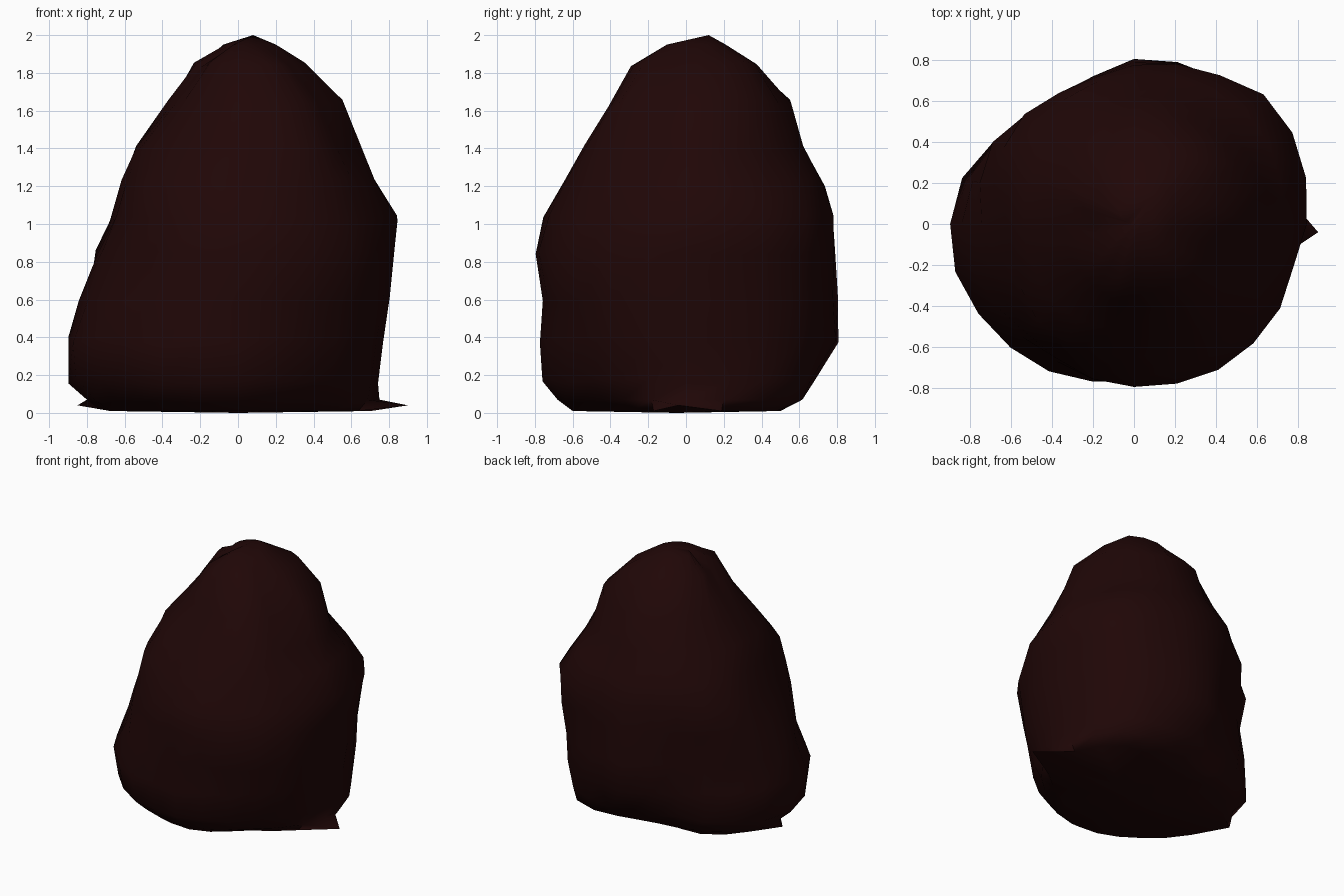
import bpy, bmesh, math, random

if "Cube" in bpy.data.objects:
    bpy.data.objects.remove(bpy.data.objects["Cube"])

random.seed(7)
SIDES = 24

# Height, then radius every 45 degrees starting at +x
LEVELS = [
    (0.01, .72, .68, .38, .58, .72, .62, .60, .52),
    (0.07, .75, .78, .57, .67, .80, .72, .68, .63),
    (0.17, .75, .82, .67, .73, .91, .82, .76, .72),
    (0.38, .77, .86, .81, .75, .90, .87, .785, .78),
    (0.60, .82, .87, .82, .74, .85, .79, .77, .80),
    (0.85, .84, .89, .80, .75, .75, .75, .81, .82),
    (1.03, .86, .90, .78, .75, .67, .71, .75, .76),
    (1.22, .75, .78, .74, .70, .62, .67, .65, .70),
    (1.40, .67, .66, .63, .57, .55, .55, .54, .63),
    (1.64, .57, .59, .56, .45, .36, .36, .40, .50),
    (1.84, .34, .43, .36, .31, .20, .21, .29, .33),
    (1.95, .19, .23, .20, .11, .02, .03, .09, .13),
]
# Hollows (negative depth: bumps): angle, height, depth, height spread
DENTS = [(342, 1.45, .08, .3), (150, .62, .02, .12), (153, .88, -.07, .14),
         (307, .38, .045, .2), (345, .72, .03, .15), (113, .50, .06, .5),
         (22, .6, .03, .5), (67, .7, .03, .5), (205, .9, .02, .5)]


def radius(row, t):
    """Closed smooth curve through the eight radii of a level."""
    i = int(t)
    f = t - i
    a, b, c, d = (row[(i + k) % 8] for k in (-1, 0, 1, 2))
    return b + .5 * f * (c - a + f * (2 * a - 5 * b + 4 * c - d + f * (3 * (b - c) + d - a)))


def dent(deg, z):
    total = 0
    for a, h, depth, spread in DENTS:
        da = (deg - a + 180) % 360 - 180
        total += depth * math.exp(-(da / 15) ** 2 - ((z - h) / spread) ** 2)
    return total


bm = bmesh.new()
rings = []
for z, *row in LEVELS:
    ring = []
    for s in range(SIDES):
        deg = 360 * s / SIDES
        r = radius(row, 8 * s / SIDES) - dent(deg, z)
        dz = 0
        if 0.1 < z < 1.9:
            r *= 1 + random.uniform(-.018, .008)
            dz = random.uniform(-.02, .02)
        a = math.radians(deg)
        ring.append(bm.verts.new((r * math.cos(a), r * math.sin(a), z + dz)))
    rings.append(ring)

# Small thin chips sticking out at the foot
rings[0][0].co = (.90, -.04, .04)
rings[0][12].co = (-.85, .03, .04)

# Sides, peak and underside
for lo, hi in zip(rings, rings[1:]):
    for s in range(SIDES):
        n = (s + 1) % SIDES
        bm.faces.new((lo[s], lo[n], hi[n], hi[s]))
peak = bm.verts.new((.08, .12, 2.0))
base = bm.verts.new((0, -.05, 0))
for s in range(SIDES):
    n = (s + 1) % SIDES
    bm.faces.new((rings[-1][s], rings[-1][n], peak))
    bm.faces.new((rings[0][n], rings[0][s], base))
bmesh.ops.recalc_face_normals(bm, faces=bm.faces)

mesh = bpy.data.meshes.new("boulder")
bm.to_mesh(mesh)
bm.free()
boulder = bpy.data.objects.new("boulder", mesh)
bpy.context.collection.objects.link(boulder)

# Single dark red-brown stone colour
mat = bpy.data.materials.new("dark red brown stone")
mat.diffuse_color = (.014, .002, .002, 1)
mat.use_nodes = True
mat.node_tree.nodes["Principled BSDF"].inputs["Base Color"].default_value = mat.diffuse_color
mesh.materials.append(mat)

bpy.context.view_layer.objects.active = boulder
boulder.select_set(True)
bpy.ops.object.shade_smooth_by_angle(angle=math.radians(60))
